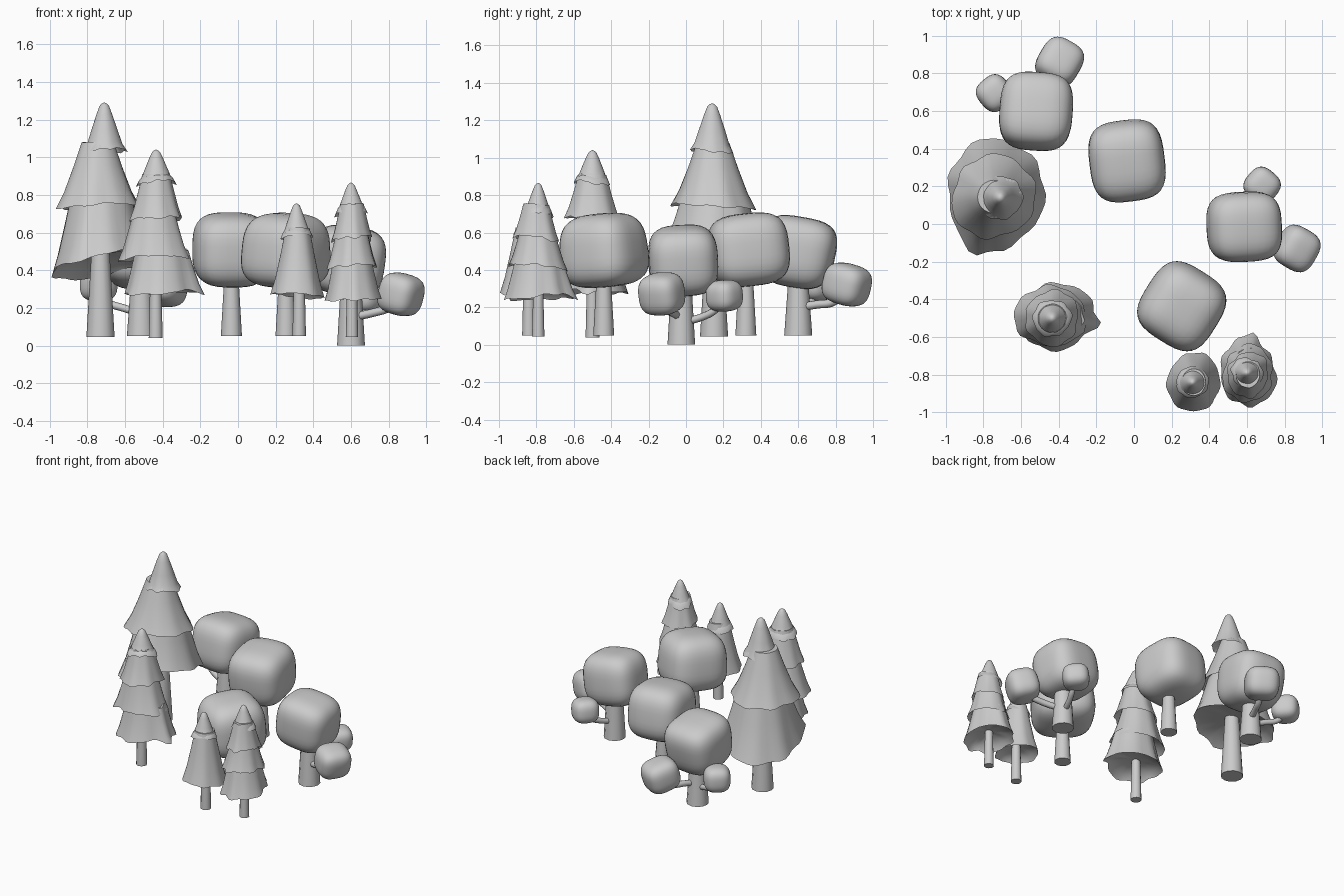
import bpy, bmesh, math, random
from mathutils import Matrix, Vector

if "Cube" in bpy.data.objects:
    bpy.data.objects.remove(bpy.data.objects["Cube"])

random.seed(4)


def finish(bm, name, angle=40):
    bmesh.ops.recalc_face_normals(bm, faces=bm.faces)
    me = bpy.data.meshes.new(name)
    bm.to_mesh(me)
    bm.free()
    ob = bpy.data.objects.new(name, me)
    bpy.context.collection.objects.link(ob)
    bpy.ops.object.select_all(action='DESELECT')
    ob.select_set(True)
    bpy.context.view_layer.objects.active = ob
    bpy.ops.object.shade_smooth_by_angle(angle=math.radians(angle))
    return ob


# Tapered trunk
def trunk(name, x, y, z0, z1, r0, r1):
    bm = bmesh.new()
    bmesh.ops.create_cone(bm, cap_ends=True, segments=12, radius1=r0, radius2=r1,
                          depth=z1 - z0, matrix=Matrix.Translation((x, y, (z0 + z1) / 2)))
    finish(bm, name)


# Boxy rounded leaf crown
def crown(name, c, size, rot=(0, 0, 0), taper=0.0, p=3.2):
    bm = bmesh.new()
    bmesh.ops.create_cube(bm, size=2)
    bmesh.ops.subdivide_edges(bm, edges=bm.edges[:], cuts=9, use_grid_fill=True)
    m = Matrix.Translation(c)
    for axis, a in zip('ZYX', reversed(rot)):
        m = m @ Matrix.Rotation(math.radians(a), 4, axis)
    for v in bm.verts:
        n = sum(abs(k) ** p for k in v.co) ** (1 / p)
        q = v.co / n
        s = 1 + taper * q.z
        v.co = m @ Vector((q.x * size[0] * s, q.y * size[1] * s, q.z * size[2]))
    finish(bm, name, 60)


# Bent branch carrying a small crown
def branch(name, pts, r):
    cu = bpy.data.curves.new(name, 'CURVE')
    cu.dimensions = '3D'
    cu.bevel_depth = r
    cu.bevel_resolution = 2
    cu.resolution_u = 6
    cu.use_fill_caps = True
    sp = cu.splines.new('BEZIER')
    sp.bezier_points.add(len(pts) - 1)
    for bp, co in zip(sp.bezier_points, pts):
        bp.co = co
        bp.handle_left_type = bp.handle_right_type = 'AUTO'
    bpy.context.collection.objects.link(bpy.data.objects.new(name, cu))


# One ragged, flared conifer skirt with a shallow hollow underneath
def tier(name, cx, cy, rx, ry, rim, top, neck, amp, tilt=(0, 0), spike=None):
    n = 40
    ph = [random.uniform(0, 6.28) for _ in range(4)]
    h = top - rim
    if neck is None:
        prof = [(.12, 1, 0), (.22, .95, 0), (.36, .78, 0), (.62, .42, 0), (.8, .16, 0), (1, 0, 0)]
    else:
        prof = [(neck, 1, 0), (neck + (1 - neck) * .33, .62, 0),
                (neck + (1 - neck) * .68, .25, 0), (1, 0, 0)]
    prof += [(.85, 0, .03), (.5, 0, .05)]
    bm = bmesh.new()
    rings = []
    for f, zf, up in prof:
        ring = []
        for i in range(n):
            t = 2 * math.pi * i / n
            w = amp * (.4 * math.sin(2 * t + ph[0]) + .3 * math.sin(3 * t + ph[1])
                       + .35 * math.sin(6 * t + ph[2]) + .3 * math.sin(9 * t + ph[3]))
            if spike:
                d = (t - math.radians(spike[0]) + math.pi) % (2 * math.pi) - math.pi
                w += spike[1] * math.exp(-(d / .22) ** 2)
            g = f * f
            r = f * (1 + w * g)
            z = rim + h * zf + up + g * (tilt[0] * math.cos(t) + tilt[1] * math.sin(t) - w * .12)
            ring.append(bm.verts.new((cx + rx * r * math.cos(t), cy + ry * r * math.sin(t), z)))
        rings.append(ring)
    for a, b in zip(rings, rings[1:]):
        for i in range(n):
            j = (i + 1) % n
            bm.faces.new((a[i], a[j], b[j], b[i]))
    tip = bm.verts.new((cx, cy, top + (.006 if neck is None else 0)))
    base = bm.verts.new((cx, cy, rim + .06))
    for i in range(n):
        j = (i + 1) % n
        bm.faces.new((tip, rings[0][j], rings[0][i]))
        bm.faces.new((base, rings[-1][i], rings[-1][j]))
    finish(bm, name, 50)


# Conifer: tiers listed from the top as (rim z, rx, ry, centre x, centre y)
def conifer(name, x, y, top, tiers, trunk_z, r0, r1, amp, tilt, spike):
    trunk(name + "_trunk", x, y, trunk_z, tiers[-1][0] + .12, r0, r1)
    prev = None
    for k, (rim, rx, ry, cx, cy) in enumerate(tiers):
        last = k == len(tiers) - 1
        zt = top if prev is None else prev[0] + .05
        neck = None if prev is None else .74 * prev[1] / rx
        tier(f"{name}_tier_{k + 1}", cx, cy, rx, ry, rim, zt, neck, amp,
             tilt if last else (.008, -.012), spike if last else None)
        prev = (rim, rx)


conifer("big_conifer", -.73, .15, 1.285,
        [(1.03, .115, .12, -.71, .14), (.735, .22, .225, -.745, .145), (.43, .265, .285, -.735, .16)],
        .045, .075, .045, .08, (.05, -.06), (250, .2))
conifer("tall_conifer", -.437, -.5, 1.035,
        [(.86, .1, .1, -.435, -.5), (.67, .145, .145, -.435, -.5),
         (.46, .185, .165, -.445, -.49), (.28, .2, .175, -.41, -.49)],
        .04, .037, .028, .09, (.01, 0), (350, .2))
conifer("right_conifer", .605, -.79, .86,
        [(.70, .085, .08, .6, -.79), (.565, .11, .12, .605, -.8),
         (.415, .135, .15, .605, -.795), (.25, .148, .18, .605, -.79)],
        .045, .033, .025, .1, (.01, .01), (80, .2))
conifer("small_conifer", .325, -.84, .75,
        [(.575, .085, .085, .31, -.84), (.265, .14, .158, .317, -.84)],
        .05, .036, .028, .06, (-.01, -.01), None)

# Plain round trees
trunk("back_tree_trunk", -.035, .32, .05, .4, .056, .036)
crown("back_tree_crown", (-.037, .335, .508), (.2, .213, .195), (6, 0, 7))
trunk("middle_tree_trunk", .255, -.44, .05, .4, .056, .036)
crown("middle_tree_crown", (.255, -.44, .505), (.208, .212, .197), (3, 4, -32), -.05)

# Branching round tree on the right
trunk("right_tree_trunk", .6, -.025, 0, .4, .074, .05)
crown("right_tree_crown", (.585, -.015, .45), (.195, .185, .185), (3, 8, 3))
branch("right_tree_branch_long", [(.6, -.03, .15), (.72, -.08, .175), (.80, -.105, .2), (.87, -.13, .25)], .022)
branch("right_tree_branch_short", [(.6, -.02, .12), (.64, .09, .15), (.67, .16, .19), (.68, .2, .25)], .02)
crown("right_tree_side_crown_large", (.865, -.13, .272), (.108, .115, .11), (0, 15, -30), 0, 3)
crown("right_tree_side_crown_small", (.68, .205, .262), (.09, .09, .084), (0, 5, -40), 0, 2.8)

# Branching round tree at the back left
trunk("left_tree_trunk", -.515, .6, .05, .42, .075, .048)
crown("left_tree_crown", (-.52, .595, .495), (.193, .202, .19), (-10, 0, -4), .04)
branch("left_tree_branch_long", [(-.51, .6, .2), (-.47, .7, .215), (-.43, .79, .23), (-.4, .86, .3)], .022)
branch("left_tree_branch_short", [(-.51, .6, .17), (-.61, .64, .2), (-.69, .67, .23), (-.74, .69, .3)], .02)
crown("left_tree_side_crown_large", (-.395, .86, .322), (.115, .12, .11), (-15, 0, -30), 0, 3)
crown("left_tree_side_crown_small", (-.74, .695, .325), (.09, .092, .09), (0, 0, 40), 0, 2.8)
